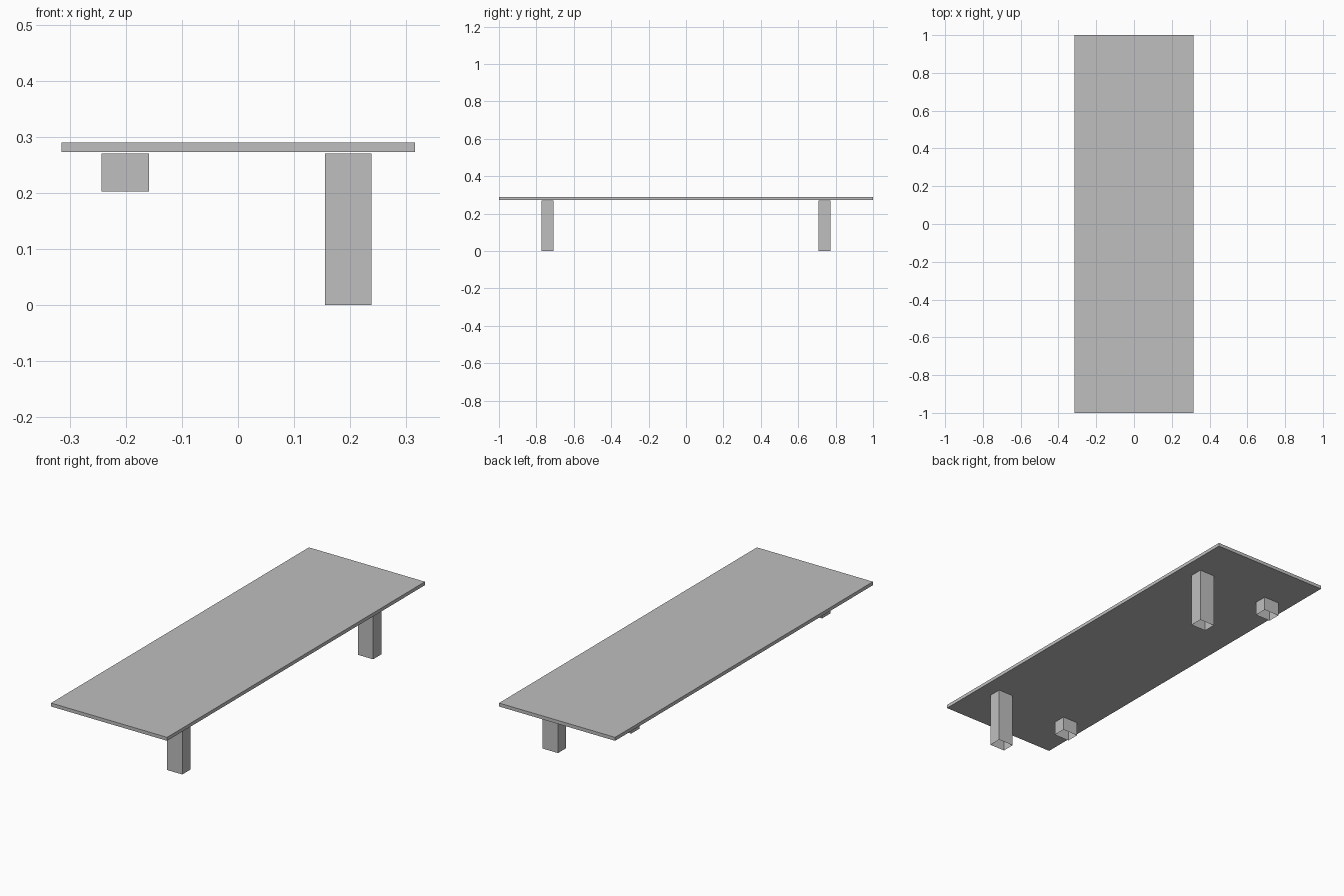
import bpy
import bmesh
from mathutils import Matrix, Vector

cube = bpy.data.objects.get("Cube")
if cube:
    bpy.data.objects.remove(cube, do_unlink=True)

# One plain grey for every part
grey = bpy.data.materials.new("light_grey")
grey.use_nodes = True
colour = (0.52, 0.52, 0.52, 1)
grey.diffuse_color = colour
grey.node_tree.nodes["Principled BSDF"].inputs["Base Color"].default_value = colour


def add_box(name, low, high, open_bottom=False):
    """Box between two corners, optionally without its bottom face."""
    low, high = Vector(low), Vector(high)
    bm = bmesh.new()
    matrix = Matrix.Translation((low + high) / 2) @ Matrix.Diagonal((high - low).to_4d())
    bmesh.ops.create_cube(bm, size=1, matrix=matrix)
    bm.normal_update()
    if open_bottom:
        bottom = [f for f in bm.faces if f.normal.z < -0.5]
        bmesh.ops.delete(bm, geom=bottom, context="FACES_ONLY")
    mesh = bpy.data.meshes.new(name)
    bm.to_mesh(mesh)
    bm.free()
    mesh.materials.append(grey)
    obj = bpy.data.objects.new(name, mesh)
    bpy.context.collection.objects.link(obj)
    return obj


# Thin top board
add_box("top_board", (-0.315, -1, 0.273), (0.315, 1, 0.29))

# Hollow legs: tall on the left side, short on the right, paired front and back
LEG_TOP = 0.2705
for end, y in (("front", -0.74), ("back", 0.74)):
    for kind, x0, x1, foot in (("tall_leg", 0.155, 0.238, 0),
                               ("short_leg", -0.243, -0.159, 0.202)):
        add_box(f"{end}_{kind}", (x0, y - 0.032, foot), (x1, y + 0.032, LEG_TOP),
                open_bottom=True)
